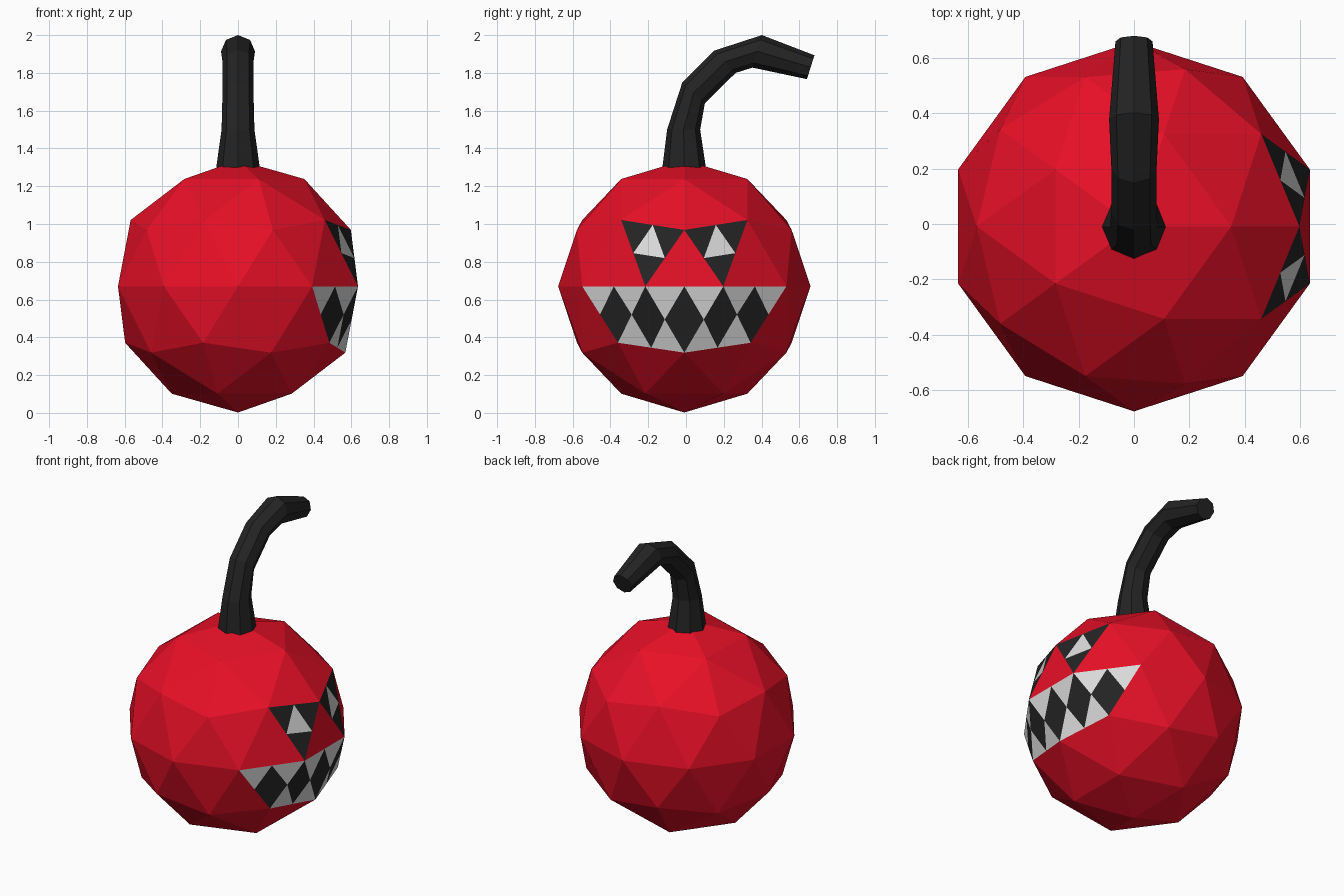
import bpy, bmesh, math
from mathutils import Vector

if "Cube" in bpy.data.objects:
    bpy.data.objects.remove(bpy.data.objects["Cube"])


def material(name, rgb):
    m = bpy.data.materials.new(name)
    m.diffuse_color = (*rgb, 1)
    m.use_nodes = True
    m.node_tree.nodes["Principled BSDF"].inputs["Base Color"].default_value = m.diffuse_color
    return m


RED = material("red", (0.8, 0.005, 0.02))
BLACK = material("black", (0.017, 0.017, 0.017))
WHITE = material("white", (0.7, 0.7, 0.7))


def add_object(name, bm, mats):
    mesh = bpy.data.meshes.new(name)
    bm.to_mesh(mesh)
    bm.free()
    for m in mats:
        mesh.materials.append(m)
    ob = bpy.data.objects.new(name, mesh)
    bpy.context.collection.objects.link(ob)
    return ob


def quarter(bm, face, tip, corner_mats, centre_mat):
    """Split a triangle in four; corner_mats gives (tip, other) materials."""
    vs = list(face.verts)
    mids = [bm.verts.new((vs[i].co + vs[(i + 1) % 3].co) / 2) for i in range(3)]
    bm.faces.new(mids).material_index = centre_mat
    for i, v in enumerate(vs):
        corner = bm.faces.new((v, mids[i], mids[i - 1]))
        corner.material_index = corner_mats[0] if v is tip else corner_mats[1]
    bm.faces.remove(face)


# Faceted round body with face painted on the +x side
R = 0.668
bm = bmesh.new()
bmesh.ops.create_icosphere(bm, subdivisions=2, radius=1)
for f in list(bm.faces):
    c = f.calc_center_median()
    zs = [v.co.z for v in f.verts]
    if c.x > 0.7 and min(zs) > -0.6 and max(zs) < 0.01:
        # Mouth: zigzag of white teeth and black diamonds
        top = [v for v in f.verts if v.co.z > -0.1]
        low = [v for v in f.verts if v.co.z <= -0.1]
        tip = top[0] if len(top) == 1 else low[0]
        quarter(bm, f, tip, (1, 2), 1)
    elif c.x > 0.8 and abs(c.y) > 0.1 and min(zs) > -0.01 and max(zs) < 0.6:
        # Eyes: white centre in a black triangle
        quarter(bm, f, None, (1, 1), 2)
for v in bm.verts:
    v.co = v.co * R + Vector((0, -0.009, 0.67))
add_object("body", bm, (RED, BLACK, WHITE))

# Curved eight-sided stem: (outer y, z), (inner y, z), half width
rings = [((-0.125, 1.30), (0.105, 1.30), 0.115),
         ((-0.10, 1.50), (0.075, 1.50), 0.087),
         ((-0.02, 1.748), (0.10, 1.64), 0.082),
         ((0.15, 1.918), (0.263, 1.80), 0.082),
         ((0.402, 2.00), (0.352, 1.828), 0.09),
         ((0.68, 1.893), (0.64, 1.767), 0.067)]
bm = bmesh.new()
loops = []
for outer, inner, width in rings:
    a, b = Vector((0, *outer)), Vector((0, *inner))
    mid, half = (a + b) / 2, (a - b) / 2
    loops.append([bm.verts.new(mid + half * math.cos(k * math.pi / 4)
                               + Vector((width * math.sin(k * math.pi / 4), 0, 0)))
                  for k in range(8)])
for p, q in zip(loops, loops[1:]):
    for k in range(8):
        n = (k + 1) % 8
        bm.faces.new((p[k], p[n], q[n], q[k]))
bm.faces.new(loops[0])
bm.faces.new(loops[-1])
bmesh.ops.recalc_face_normals(bm, faces=bm.faces)
add_object("stem", bm, (BLACK,))
